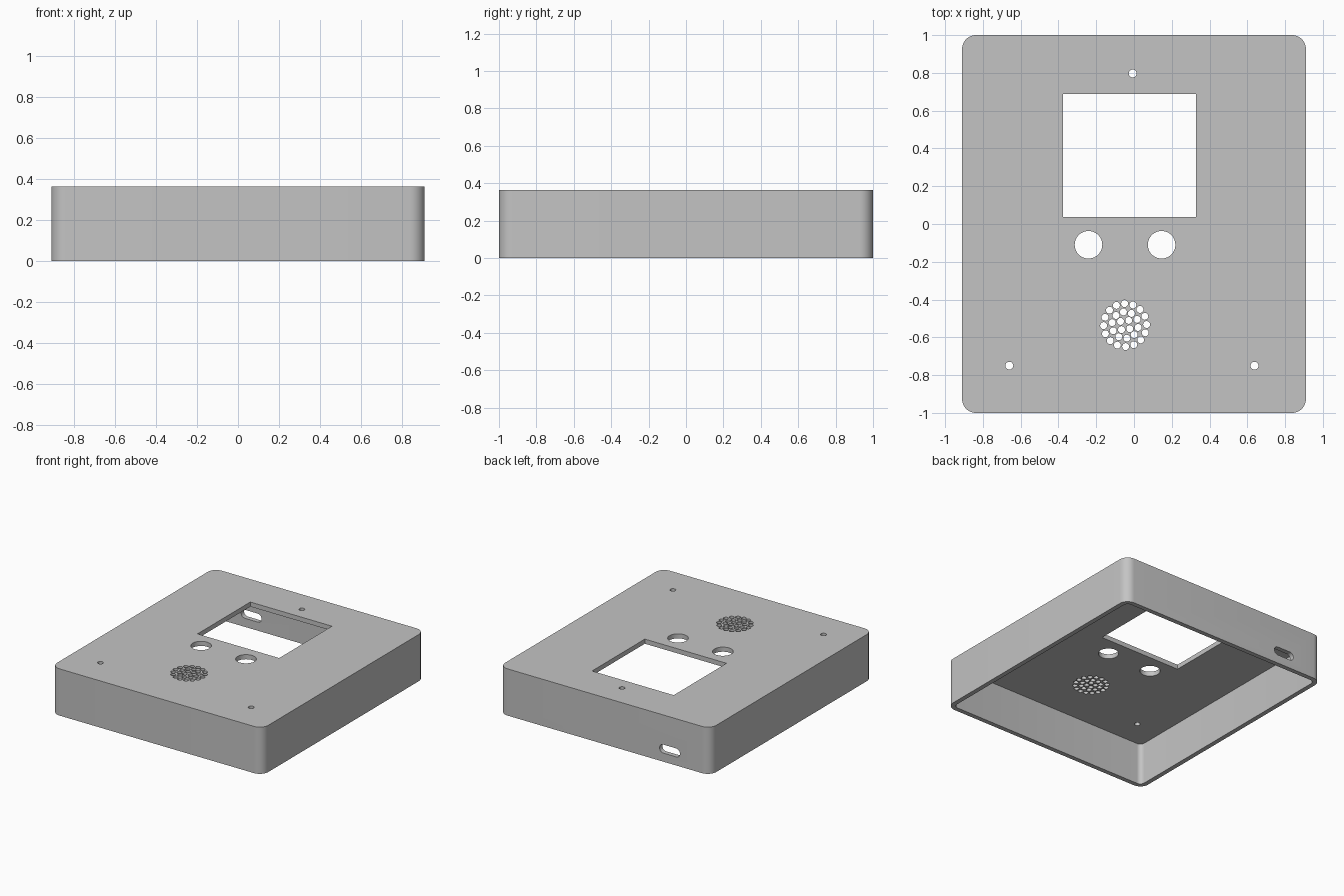
import bpy, bmesh
from math import cos, sin, pi, radians
from mathutils import Matrix, Vector

cube = bpy.data.objects.get("Cube")
if cube:
    bpy.data.objects.remove(cube, do_unlink=True)

HALF_X, HALF_Y, HEIGHT = 0.91, 1.0, 0.364
WALL, CORNER = 0.036, 0.073

grey = bpy.data.materials.new("plain grey plastic")
grey.use_nodes = True
grey.diffuse_color = (0.55, 0.55, 0.55, 1)
grey.node_tree.nodes["Principled BSDF"].inputs["Base Color"].default_value = grey.diffuse_color


def rounded_rect(hx, hy, r, steps):
    """Outline of a rectangle with rounded corners."""
    pts = []
    for i, (sx, sy) in enumerate(((1, 1), (-1, 1), (-1, -1), (1, -1))):
        for k in range(steps + 1):
            a = (i + k / steps) * pi / 2
            pts.append((sx * (hx - r) + r * cos(a), sy * (hy - r) + r * sin(a)))
    return pts


def circle(r, sides):
    return [(r * cos(2 * pi * k / sides), r * sin(2 * pi * k / sides)) for k in range(sides)]


def prism(bm, outline, low, high, matrix=Matrix()):
    """Extrude an outline along z, then place it with a matrix."""
    face = bm.faces.new([bm.verts.new(matrix @ Vector((x, y, low))) for x, y in outline])
    top = bmesh.ops.extrude_face_region(bm, geom=[face])["geom"]
    offset = matrix.to_3x3() @ Vector((0, 0, high - low))
    bmesh.ops.translate(bm, vec=offset, verts=[v for v in top if isinstance(v, bmesh.types.BMVert)])


def finish(bm, name):
    bmesh.ops.recalc_face_normals(bm, faces=bm.faces)
    mesh = bpy.data.meshes.new(name)
    bm.to_mesh(mesh)
    bm.free()
    obj = bpy.data.objects.new(name, mesh)
    mesh.materials.append(grey)
    bpy.context.collection.objects.link(obj)
    return obj


# Outer body
bm = bmesh.new()
prism(bm, rounded_rect(HALF_X, HALF_Y, CORNER, 10), 0, HEIGHT)
case = finish(bm, "enclosure_shell")

# Cavity, open at the bottom
bm = bmesh.new()
prism(bm, rounded_rect(HALF_X - WALL, HALF_Y - WALL, CORNER - WALL, 8), -0.1, HEIGHT - WALL)
cavity = finish(bm, "cavity_cutter")

# Openings through the top plate and the back wall
bm = bmesh.new()


def top_hole(outline, x, y):
    prism(bm, outline, HEIGHT - 0.1, HEIGHT + 0.1, Matrix.Translation((x, y, 0)))


# Screen window
top_hole([(-0.352, -0.325), (0.352, -0.325), (0.352, 0.325), (-0.352, 0.325)], -0.023, 0.362)

# Button holes
for x in (-0.241, 0.146):
    top_hole(circle(0.073, 40), x, -0.11)

# Small indicator and screw holes
for x, y in ((-0.007, 0.797), (-0.66, -0.75), (0.638, -0.75)):
    top_hole(circle(0.021, 18), x, y)

# Speaker grille in three rings
for count, ring, start in ((4, 0.031, 52), (10, 0.07, 25.5), (16, 0.114, 1.4)):
    for k in range(count):
        a = radians(start) + 2 * pi * k / count
        top_hole(circle(0.0185, 16), -0.047, -0.535) if ring == 0 else \
            top_hole(circle(0.0185, 16), -0.047 + ring * cos(a), -0.535 + ring * sin(a))

# Cable slot in the back wall
slot_place = Matrix.Translation((-0.56, HALF_Y, 0.1)) @ Matrix.Rotation(pi / 2, 4, "X")
prism(bm, rounded_rect(0.088, 0.033, 0.0325, 6), -0.1, 0.1, slot_place)
openings = finish(bm, "openings_cutter")

# Cut the shell and discard the cutters
bpy.context.view_layer.objects.active = case
for cutter in (cavity, openings):
    cutter.hide_render = True
    mod = case.modifiers.new(cutter.name, "BOOLEAN")
    mod.operation, mod.solver, mod.object = "DIFFERENCE", "EXACT", cutter
    bpy.ops.object.modifier_apply(modifier=mod.name)
    bpy.data.objects.remove(cutter, do_unlink=True)

bpy.ops.object.select_all(action="DESELECT")
case.select_set(True)
bpy.ops.object.shade_smooth_by_angle(angle=radians(30))
